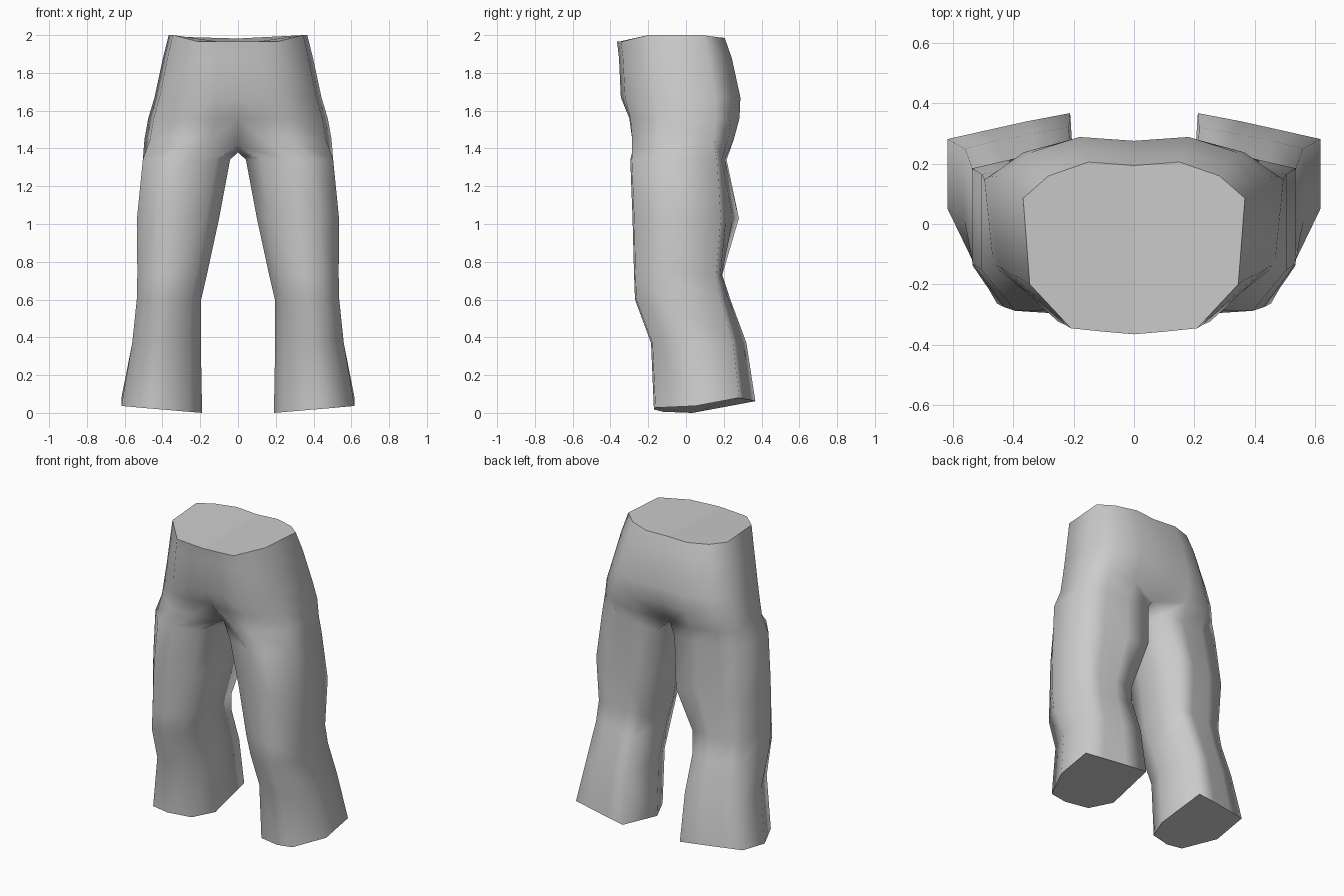
import bpy
import bmesh

cube = bpy.data.objects.get("Cube")
if cube:
    bpy.data.objects.remove(cube, do_unlink=True)

# Cloth colour
cloth = bpy.data.materials.new("grey_cloth")
cloth.use_nodes = True
grey = (0.6, 0.6, 0.6, 1)
cloth.diffuse_color = grey
cloth.node_tree.nodes["Principled BSDF"].inputs["Base Color"].default_value = grey

# Half waist outline, front centre round to back centre: (share of width, share of depth)
HIP = [(0, 0), (.27, .015), (.57, .035), (.94, .29), (1, .79), (.77, .92), (.41, 1), (0, .98)]


def hip_ring(bm, z, width, front, back, front_cleft=0, back_cleft=0, drop=0, waist=False):
    """Open ring on the model's left half; clefts pull the centre line inward."""
    ring = []
    for i, (u, v) in enumerate(HIP):
        y = front + (back - front) * v
        y += front_cleft * max(0, 1 - u * 3) if i < 3 else 0
        y -= back_cleft * max(0, 1 - u * 2) if i > 5 else 0
        height = z - (drop if u == 0 else 0)
        if waist:  # the waistband dips at the front and a little at the back
            height -= .035 if i < 3 else (0, .01, .015, .018)[max(0, i - 4)]
        ring.append(bm.verts.new((u * width, y, height)))
    return ring


def leg_ring(bm, z, inner, outer, front, back, side, corner, hem=False):
    """Closed ring round one leg; side and corner place the outer edges in depth."""
    outline = [(.16, .09), (.5, 0), (.76, .015), (1, side), (1, corner),
               (.72, corner + .05), (.38, (corner + 1.06) / 2), (.05, 1), (0, .38)]
    ring = []
    for u, v in outline:
        height = z
        if hem:
            height += .036 * u + .06 * max(0, (v - .4) / .6)
        ring.append(bm.verts.new((inner + (outer - inner) * u,
                                  front + (back - front) * v, height)))
    return ring


def bridge(bm, a, b, closed):
    n = len(a)
    for i in range(n if closed else n - 1):
        j = (i + 1) % n
        bm.faces.new((a[i], a[j], b[j], b[i])).smooth = True


bm = bmesh.new()

# Waist, belly and seat
hips = [
    hip_ring(bm, 2.0, .367, -.365, .205, waist=True),
    hip_ring(bm, 1.88, .397, -.355, .242),
    hip_ring(bm, 1.67, .442, -.345, .288),
    hip_ring(bm, 1.56, .475, -.315, .285, .03, .01),
    hip_ring(bm, 1.45, .495, -.305, .268, .15, .08, .04),
]
for a, b in zip(hips, hips[1:]):
    bridge(bm, a, b, False)
bm.faces.new(hips[0])

# Crotch joins the two legs
crotch = hips[-1] + [bm.verts.new((0, .02, 1.38))]

# Leg from thigh to flared hem
legs = [
    crotch,
    leg_ring(bm, 1.34, .042, .504, -.295, .215, .28, .9),
    leg_ring(bm, 1.03, .1, .535, -.283, .28, .27, .83),
    leg_ring(bm, .73, .165, .533, -.275, .192, .29, .93),
    leg_ring(bm, .6, .195, .536, -.27, .235, .3, .9),
    leg_ring(bm, .37, .197, .56, -.185, .32, .38, .86),
    leg_ring(bm, 0, .19, .617, -.17, .367, .41, .84, hem=True),
]
for a, b in zip(legs, legs[1:]):
    bridge(bm, a, b, True)
bm.faces.new(legs[-1])

bmesh.ops.recalc_face_normals(bm, faces=bm.faces[:])
mesh = bpy.data.meshes.new("trousers")
bm.to_mesh(mesh)
bm.free()
mesh.materials.append(cloth)

trousers = bpy.data.objects.new("trousers", mesh)
bpy.context.collection.objects.link(trousers)

# Mirror the second leg
mirror = trousers.modifiers.new("mirror", 'MIRROR')
mirror.use_clip = True
mirror.merge_threshold = .001
